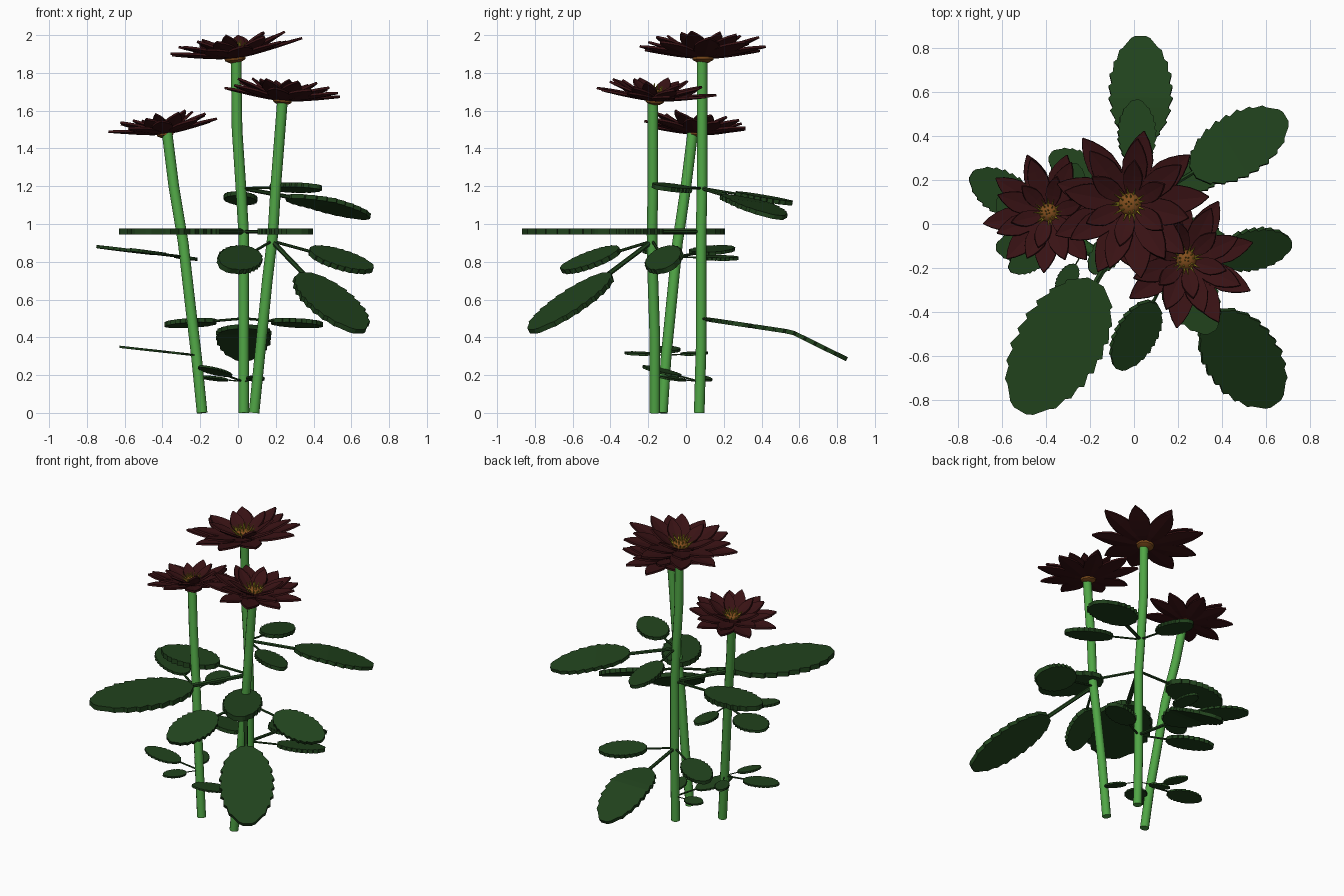
import bpy, bmesh, random
from math import sin, cos, pi, radians
from mathutils import Vector, Matrix

if "Cube" in bpy.data.objects:
    bpy.data.objects.remove(bpy.data.objects["Cube"])

random.seed(4)

def material(name, rgb):
    m = bpy.data.materials.new(name)
    m.diffuse_color = (*rgb, 1)
    m.use_nodes = True
    m.node_tree.nodes["Principled BSDF"].inputs["Base Color"].default_value = m.diffuse_color
    return m

STEM = material("stem_green", (0.08, 0.38, 0.06))
LEAF = material("leaf_green", (0.015, 0.055, 0.012))
PETAL = material("petal_maroon", (0.04, 0.006, 0.007))
YELLOW = material("stamen_yellow", (0.5, 0.4, 0.02))
BROWN = material("disc_brown", (0.22, 0.075, 0.012))

def finish(bm, name, mat, thickness=0, smooth=False):
    bmesh.ops.recalc_face_normals(bm, faces=bm.faces[:])
    me = bpy.data.meshes.new(name)
    bm.to_mesh(me)
    bm.free()
    me.materials.append(mat)
    ob = bpy.data.objects.new(name, me)
    bpy.context.collection.objects.link(ob)
    if thickness:
        mod = ob.modifiers.new("thickness", 'SOLIDIFY')
        mod.thickness, mod.offset = thickness, 0
    if smooth:
        bpy.ops.object.select_all(action='DESELECT')
        ob.select_set(True)
        bpy.context.view_layer.objects.active = ob
        bpy.ops.object.shade_smooth_by_angle(angle=radians(40))
    return ob

def tube(bm, pts, radii, sides):
    """Closed tube through pts, one radius per point."""
    pts = [Vector(p) for p in pts]
    rings = []
    for i, p in enumerate(pts):
        t = (pts[min(i + 1, len(pts) - 1)] - pts[max(i - 1, 0)]).normalized()
        a = t.cross(Vector((0, 1, 0)) if abs(t.y) < 0.8 else Vector((1, 0, 0))).normalized()
        b = t.cross(a)
        rings.append([bm.verts.new(p + radii[i] * (a * cos(2 * pi * k / sides) + b * sin(2 * pi * k / sides)))
                      for k in range(sides)])
    for r0, r1 in zip(rings, rings[1:]):
        for k in range(sides):
            bm.faces.new((r0[k], r0[(k + 1) % sides], r1[(k + 1) % sides], r1[k]))
    bm.faces.new(rings[0])
    bm.faces.new(rings[-1])

def strip(bm, rows):
    """Surface across rows of points."""
    vs = [[bm.verts.new(p) for p in row] for row in rows]
    for a, b in zip(vs, vs[1:]):
        for k in range(len(a) - 1):
            bm.faces.new((a[k], a[k + 1], b[k + 1], b[k]))

def lerp(table, t):
    for (t0, v0), (t1, v1) in zip(table, table[1:]):
        if t <= t1:
            return v0 + (v1 - v0) * (t - t0) / (t1 - t0)
    return table[-1][1]

# Stems
STEMS = {
    "tall": [(0.03, 0.07, 0), (0.03, 0.08, 0.35), (0.03, 0.08, 0.7), (0.03, 0.08, 0.95),
             (0.015, 0.085, 1.2), (-0.005, 0.085, 1.5), (-0.01, 0.085, 1.87)],
    "left": [(-0.19, -0.125, 0), (-0.22, -0.105, 0.3), (-0.25, -0.08, 0.55), (-0.29, -0.045, 0.9),
             (-0.34, 0, 1.2), (-0.375, 0.035, 1.48)],
    "right": [(0.085, -0.165, 0), (0.125, -0.165, 0.4), (0.155, -0.175, 0.7), (0.185, -0.18, 0.95),
              (0.2, -0.175, 1.2), (0.235, -0.175, 1.65)],
}
for name, pts in STEMS.items():
    bm = bmesh.new()
    tube(bm, pts, [0.028] * len(pts), 12)
    finish(bm, name + "_stem", STEM, smooth=True)

# Compound leaves: one large leaflet with two smaller ones beside it
OUTLINE = [(0, 0.22), (0.08, 0.58), (0.25, 0.9), (0.45, 1), (0.65, 0.95), (0.82, 0.76), (0.93, 0.5), (1, 0.2)]
STALK = 0.37

def leaflet(blades, stalks, p, d, s, length, droop):
    tube(stalks, [p, p + d * length * (STALK + 0.06)], [0.014 * length, 0.014 * length], 6)
    rows, teeth = [], 9
    for j in range(teeth):
        # each tooth widens, then steps back in
        for t, k in ((j / teeth, 0.93), ((j + 0.8) / teeth, 1.03)):
            w = lerp(OUTLINE, t) * k * 0.185 * length
            c = p + d * length * (STALK + (1 - STALK) * t)
            c.z -= droop * max(0, t - 0.4) / 0.6
            rows.append([c - s * w, c, c + s * w])
    c = p + d * length
    c.z -= droop
    w = 0.03 * length
    rows.append([c - s * w, c, c + s * w])
    strip(blades, rows)

def compound_leaf(name, p, angle, length, slope, roll=0, droop=0):
    a = radians(angle)
    d = Vector((cos(a), sin(a), slope)).normalized()
    s = Vector((-sin(a), cos(a), roll)).normalized()
    blades, stalks = bmesh.new(), bmesh.new()
    p = Vector(p)
    leaflet(blades, stalks, p, d, s, length, droop)
    for sg in (1, -1):
        d2 = d * 0.5 + s * 0.866 * sg
        s2 = s * 0.5 - d * 0.866 * sg
        leaflet(blades, stalks, p, d2, s2, length * 0.61, 0)
    finish(blades, name + "_leaf_blades", LEAF, 0.03 * length)
    finish(stalks, name + "_leaf_stalks", LEAF)

compound_leaf("top", (0.02, 0.085, 1.19), 31, 0.79, -0.16, -0.1, 0.03)
compound_leaf("upper_front", (0.03, 0.08, 0.96), -120.5, 1.08, 0)
compound_leaf("back", (0.03, 0.08, 0.5), 90, 0.78, -0.15, 0, 0.1)
compound_leaf("right_front", (0.18, -0.178, 0.91), -54, 0.92, -0.61)
compound_leaf("left_upper", (-0.28, -0.05, 0.825), 149, 0.54, 0.1, 0.08)
compound_leaf("left_lower", (-0.22, -0.105, 0.305), 180, 0.41, 0.11)
compound_leaf("lowest", (0.03, 0.075, 0.165), -127, 0.38, 0.22)

# Flowers
PETAL_W = [(0, 0.35), (0.2, 0.7), (0.45, 1), (0.65, 0.95), (0.85, 0.55), (1, 0.04)]
# (count, reach, rise at tip, start height, half width)
RINGS = [(9, 1.0, 0.15, 0.02, 0.19), (8, 0.84, 0.24, 0.045, 0.165), (6, 0.56, 0.27, 0.07, 0.125)]

def flower(name, centre, normal, R, turn):
    M = Matrix.Translation(centre) @ Vector(normal).to_track_quat('Z', 'Y').to_matrix().to_4x4()
    petals = bmesh.new()
    for ring, (n, reach, rise, z0, hw) in enumerate(RINGS):
        for i in range(n):
            ang = turn + ring * 0.37 + 2 * pi * i / n + random.uniform(-0.08, 0.08)
            k = reach * random.uniform(0.93, 1.04)
            lift = rise + random.uniform(-0.025, 0.025)
            rot = Matrix.Rotation(ang, 4, 'Z')
            rows = []
            for t in (0, 0.2, 0.4, 0.6, 0.75, 0.88, 1):
                w = lerp(PETAL_W, t) * hw * R
                x = R * (0.08 + (k - 0.08) * t)
                z = R * (z0 + lift * t ** 1.3)
                rows.append([M @ rot @ Vector((x, v * w, z + 0.12 * w * v * v)) for v in (-1, 0, 1)])
            strip(petals, rows)
    finish(petals, name + "_petals", PETAL, 0.012)

    # Cup under the petals
    cup = bmesh.new()
    tube(cup, [M @ Vector((0, 0, z * R)) for z in (-0.06, -0.02, 0.06, 0.09)],
         [0.08 * R, 0.15 * R, 0.17 * R, 0.1 * R], 12)
    finish(cup, name + "_cup", BROWN, smooth=True)

    # Brown dome in the centre
    dome = bmesh.new()
    bmesh.ops.create_uvsphere(dome, u_segments=12, v_segments=8, radius=0.15 * R,
                              matrix=M @ Matrix.Translation((0, 0, 0.1 * R)) @ Matrix.Diagonal((1, 1, 0.7, 1)))
    finish(dome, name + "_disc", BROWN, smooth=True)

    # Spiky stamens
    spikes = bmesh.new()
    for n, r0, r1, h in ((14, 0.12, 0.23, 0.23), (9, 0.07, 0.13, 0.27), (4, 0.02, 0.04, 0.3)):
        for i in range(n):
            a = 2 * pi * i / n + random.uniform(-0.15, 0.15)
            u = Vector((cos(a), sin(a), 0))
            up = Vector((0, 0, 1))
            tube(spikes, [M @ (u * r0 * R + up * 0.12 * R), M @ (u * r1 * R + up * h * R)],
                 [0.018 * R, 0.002 * R], 5)
    finish(spikes, name + "_stamens", YELLOW)

flower("tall_flower", (-0.015, 0.09, 1.875), (-0.12, 0, 1), 0.36, 0.2)
flower("left_flower", (-0.385, 0.05, 1.475), (-0.13, 0.07, 1), 0.29, 0.5)
flower("right_flower", (0.235, -0.165, 1.65), (0.08, 0.06, 1), 0.315, 0.9)
